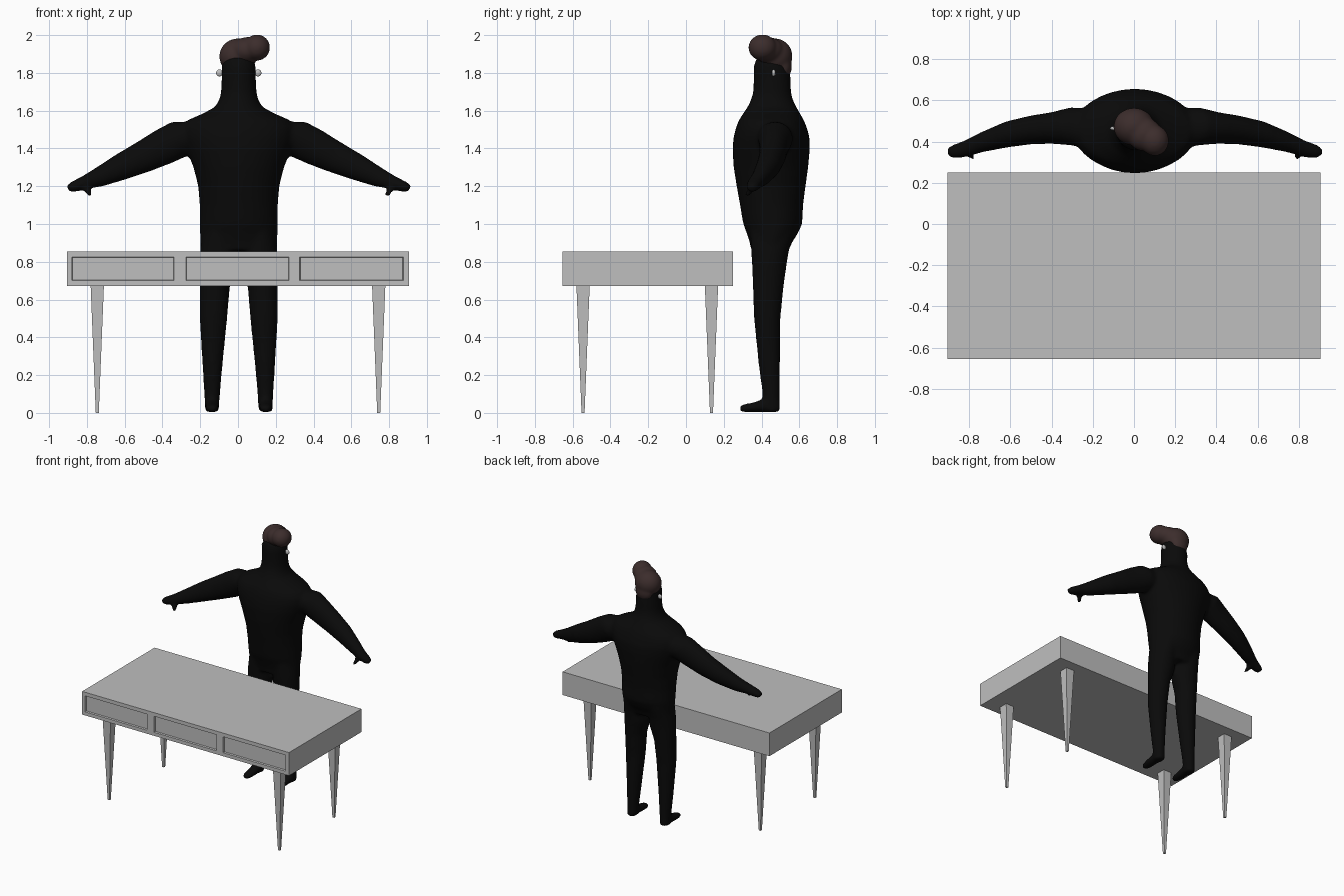
import bpy, bmesh, math
from mathutils import Vector, Matrix


def material(name, rgb):
    m = bpy.data.materials.new(name)
    m.diffuse_color = (*rgb, 1)
    return m


BLACK = material("black suit", (0.003, 0.003, 0.003))
BROWN = material("brown hair", (0.045, 0.026, 0.025))
GREY = material("light grey", (0.52, 0.52, 0.52))


def finish(bm, name, mat):
    bmesh.ops.recalc_face_normals(bm, faces=bm.faces)
    me = bpy.data.meshes.new(name)
    bm.to_mesh(me)
    bm.free()
    me.materials.append(mat)
    ob = bpy.data.objects.new(name, me)
    bpy.context.collection.objects.link(ob)
    return ob


def loft(bm, rings, n=32):
    """Closed skin through elliptical rings given as (centre, u radius, v radius)."""
    loops = []
    for c, u, v in rings:
        c, u, v = Vector(c), Vector(u), Vector(v)
        loops.append([bm.verts.new(c + u * math.cos(2 * math.pi * i / n)
                                   + v * math.sin(2 * math.pi * i / n)) for i in range(n)])
    for a, b in zip(loops, loops[1:]):
        for i in range(n):
            bm.faces.new((a[i], a[(i + 1) % n], b[(i + 1) % n], b[i]))
    bm.faces.new(loops[0])
    bm.faces.new(loops[-1])


def ball(bm, c, r):
    bmesh.ops.create_icosphere(bm, subdivisions=3, radius=1,
                               matrix=Matrix.Translation(c) @ Matrix.Diagonal((*r, 1)))


def blend(ob, voxel, steps):
    """Fuse overlapping parts into one smooth skin."""
    r = ob.modifiers.new("fuse", 'REMESH')
    r.mode, r.voxel_size, r.use_smooth_shade = 'VOXEL', voxel, True
    s = ob.modifiers.new("soften", 'SMOOTH')
    s.factor, s.iterations = 0.5, steps


# ---- figure: torso, neck and head
CX = 0.004
bm = bmesh.new()
torso = [  # z, half width, y front, y back
    (0.86, 0.198, 0.345, 0.545), (0.90, 0.204, 0.338, 0.56), (0.95, 0.206, 0.322, 0.592),
    (1.00, 0.207, 0.303, 0.615), (1.05, 0.207, 0.294, 0.618), (1.10, 0.207, 0.286, 0.62),
    (1.20, 0.215, 0.268, 0.633), (1.30, 0.24, 0.252, 0.647), (1.40, 0.28, 0.246, 0.656),
    (1.46, 0.30, 0.252, 0.654), (1.51, 0.30, 0.264, 0.64), (1.55, 0.27, 0.28, 0.624),
    (1.585, 0.19, 0.303, 0.604), (1.62, 0.125, 0.326, 0.584), (1.66, 0.102, 0.345, 0.565),
    (1.70, 0.094, 0.356, 0.556), (1.76, 0.091, 0.358, 0.554), (1.83, 0.091, 0.358, 0.55),
    (1.87, 0.08, 0.368, 0.54), (1.895, 0.05, 0.395, 0.51)]
loft(bm, [((CX, (a + b) / 2, z), (w, 0, 0), (0, (b - a) / 2, 0)) for z, w, a, b in torso])

legs = [  # z, centre x, half width, y front, y back
    (0.97, 0.10, 0.09, 0.34, 0.58), (0.86, 0.106, 0.099, 0.345, 0.545),
    (0.78, 0.11, 0.098, 0.35, 0.532), (0.67, 0.127, 0.08, 0.354, 0.517),
    (0.50, 0.134, 0.073, 0.36, 0.50), (0.25, 0.139, 0.053, 0.385, 0.498),
    (0.10, 0.141, 0.042, 0.405, 0.498), (0.005, 0.142, 0.037, 0.41, 0.498)]
feet = [  # y, half width, bottom, top
    (0.285, 0.018, 0.01, 0.035), (0.30, 0.03, 0.003, 0.046), (0.35, 0.037, 0.003, 0.054),
    (0.40, 0.037, 0.003, 0.07), (0.45, 0.036, 0.003, 0.08), (0.497, 0.026, 0.003, 0.07)]
arms = [  # centre x, y, z, half depth, half thickness
    (0.15, 0.455, 1.47, 0.10, 0.08), (0.31, 0.474, 1.452, 0.092, 0.10),
    (0.40, 0.466, 1.408, 0.077, 0.097), (0.50, 0.457, 1.358, 0.07, 0.086),
    (0.62, 0.435, 1.303, 0.064, 0.072), (0.74, 0.398, 1.247, 0.05, 0.053),
    (0.82, 0.366, 1.217, 0.042, 0.037), (0.875, 0.353, 1.197, 0.035, 0.03),
    (0.906, 0.35, 1.186, 0.023, 0.02)]
for s in (-1, 1):
    loft(bm, [((CX + s * x, (a + b) / 2, z), (w, 0, 0), (0, (b - a) / 2, 0))
              for z, x, w, a, b in legs])
    loft(bm, [((CX + s * 0.142, y, (a + b) / 2), (w, 0, 0), (0, 0, (b - a) / 2))
              for y, w, a, b in feet])
    loft(bm, [((CX + s * x, y, z), (0, d, 0), (s * 0.45 * t, 0, 0.89 * t))
              for x, y, z, d, t in arms])
    # thumb
    loft(bm, [((CX + s * x, y, z), (r, 0, 0), (0, r, 0)) for x, y, z, r in
              ((0.815, 0.36, 1.21, 0.022), (0.795, 0.335, 1.17, 0.02), (0.785, 0.322, 1.145, 0.014))], 16)
blend(finish(bm, "body", BLACK), 0.012, 8)

# ---- swept hair: crown, raised quiff, pointed nape
bm = bmesh.new()
ball(bm, (0.0, 0.472, 1.888), (0.1, 0.092, 0.095))
ball(bm, (0.05, 0.435, 1.92), (0.085, 0.082, 0.07))
ball(bm, (0.1, 0.405, 1.934), (0.07, 0.075, 0.07))
ball(bm, (CX, 0.515, 1.835), (0.07, 0.046, 0.07))
blend(finish(bm, "hair", BROWN), 0.009, 7)

# ---- ear studs
for s, name in ((-1, "left_earring"), (1, "right_earring")):
    bm = bmesh.new()
    ball(bm, (CX + s * 0.102, 0.464, 1.80), (0.018, 0.01, 0.019))
    for f in bm.faces:
        f.smooth = True
    finish(bm, name, GREY)

# ---- desk top with three recessed drawer fronts
X, Y0, Y1, Z0, Z1 = 0.905, -0.655, 0.25, 0.672, 0.855
drawers = [(-0.89, -0.328), (-0.285, 0.28), (0.317, 0.885)]
bm = bmesh.new()
bmesh.ops.create_cube(bm, size=1, matrix=Matrix.Translation((0, (Y0 + Y1) / 2, (Z0 + Z1) / 2))
                      @ Matrix.Diagonal((2 * X, Y1 - Y0, Z1 - Z0, 1)))
cuts = [((x, 0, 0), (1, 0, 0)) for d in drawers for x in d]
cuts += [((0, 0, z), (0, 0, 1)) for z in (0.69, 0.836)]
for co, no in cuts:
    bmesh.ops.bisect_plane(bm, geom=bm.verts[:] + bm.edges[:] + bm.faces[:],
                           plane_co=co, plane_no=no)
bm.normal_update()
fronts = []
for f in bm.faces:
    c = f.calc_center_median()
    if f.normal.y < -0.9 and 0.69 < c.z < 0.836 and any(a < c.x < b for a, b in drawers):
        fronts.append(f)
bmesh.ops.inset_individual(bm, faces=fronts, thickness=0.014, depth=0)
bmesh.ops.inset_individual(bm, faces=fronts, thickness=0.005, depth=-0.012)
finish(bm, "desk_top", GREY)

# ---- tapered square legs
for x in (-0.745, 0.745):
    for y in (-0.545, 0.135):
        bm = bmesh.new()
        r = math.sqrt(2)
        bmesh.ops.create_cone(bm, cap_ends=True, segments=4, radius1=0.008 * r, radius2=0.035 * r,
                              depth=Z0, matrix=Matrix.Translation((x, y, Z0 / 2))
                              @ Matrix.Rotation(math.pi / 4, 4, 'Z'))
        finish(bm, "desk_leg", GREY)
